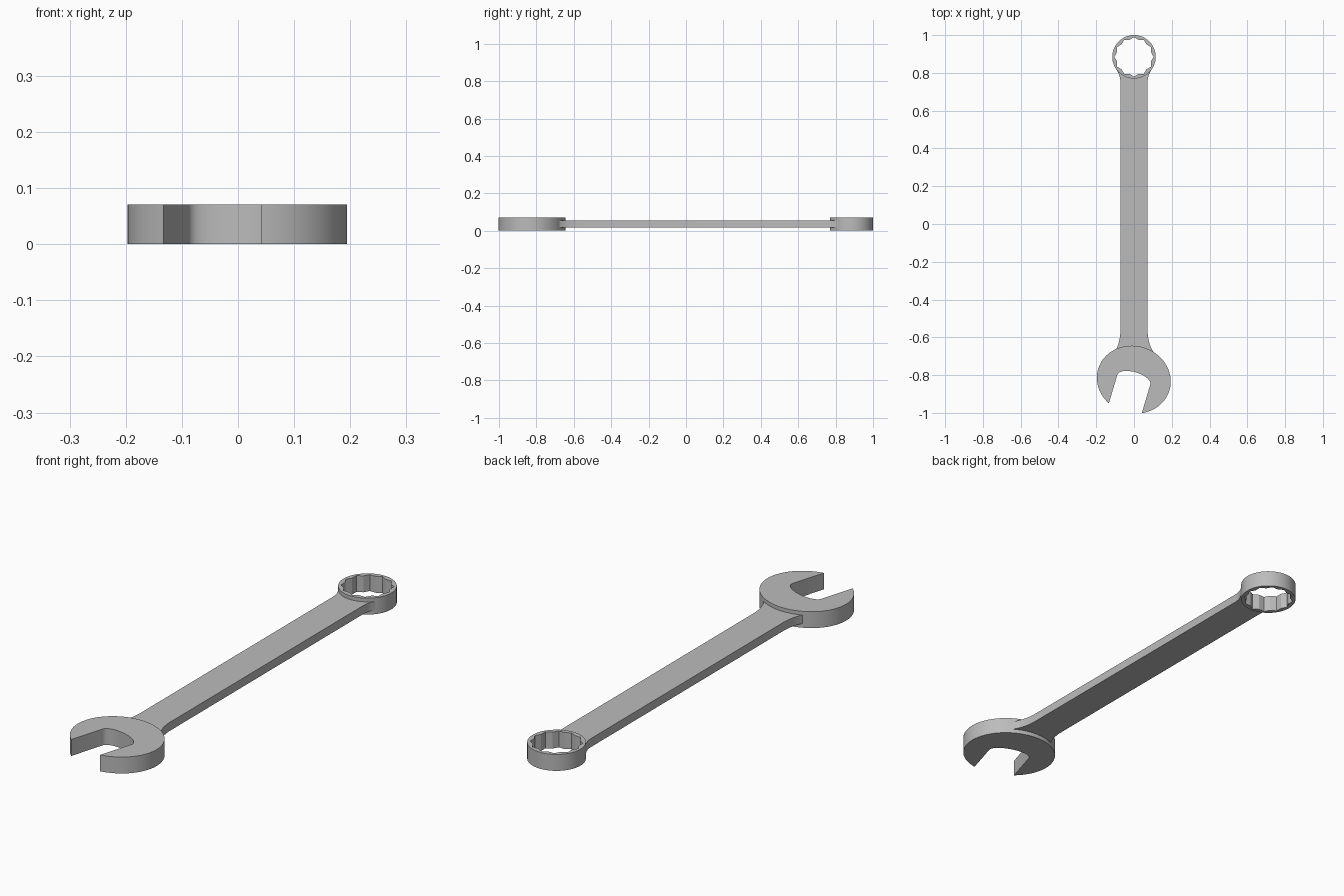
import bpy, bmesh, math
from math import sin, cos, pi, radians, sqrt
from mathutils import Vector, Matrix

cube = bpy.data.objects.get("Cube")
if cube:
    bpy.data.objects.remove(cube, do_unlink=True)

steel = bpy.data.materials.new("steel_grey")
steel.use_nodes = True
GREY = (0.5, 0.5, 0.5, 1)
steel.diffuse_color = GREY
steel.node_tree.nodes["Principled BSDF"].inputs["Base Color"].default_value = GREY

HEAD_Z = (0, 0.071)
SHANK_Z = (0.018, 0.055)


def finish(name, bm):
    """Turn a bmesh into a smooth-by-angle steel object."""
    bmesh.ops.recalc_face_normals(bm, faces=bm.faces)
    mesh = bpy.data.meshes.new(name)
    bm.to_mesh(mesh)
    bm.free()
    mesh.materials.append(steel)
    obj = bpy.data.objects.new(name, mesh)
    bpy.context.collection.objects.link(obj)
    bpy.ops.object.select_all(action='DESELECT')
    obj.select_set(True)
    bpy.context.view_layer.objects.active = obj
    bpy.ops.object.shade_smooth_by_angle(angle=radians(25))


def slab(name, outline, z):
    """Extrude a flat outline between two heights."""
    bm = bmesh.new()
    face = bm.faces.new([bm.verts.new((p[0], p[1], z[0])) for p in outline])
    new = bmesh.ops.extrude_face_region(bm, geom=[face], use_keep_orig=True)["geom"]
    top = [v for v in new if isinstance(v, bmesh.types.BMVert)]
    bmesh.ops.translate(bm, verts=top, vec=(0, 0, z[1] - z[0]))
    finish(name, bm)


def bezier(a, b, c, n=10):
    a, b, c = Vector(a), Vector(b), Vector(c)
    return [a * (1 - t) ** 2 + b * 2 * t * (1 - t) + c * t * t
            for t in (i / n for i in range(n + 1))]


# Open jaw: tilted ellipse with a slot that ends in a shallow arc
A, B, HALF, DEPTH = 0.197, 0.178, 0.091, 0.04
tip = math.asin(HALF / A)
start, end = -pi / 2 + tip, 1.5 * pi - tip
N = 72
outline = [Vector((A * cos(t), B * sin(t)))
           for t in (start + (end - start) * i / N for i in range(N + 1))]
outline += [Vector((-HALF * cos(t), DEPTH * sin(t)))
            for t in (pi * i / 24 for i in range(25))]
tilt = Matrix.Rotation(radians(-16.5), 2)
jaw_centre = Vector((-0.001, -0.824))
slab("open_jaw", [tilt @ p + jaw_centre for p in outline], HEAD_Z)

# Shank: straight bar flaring into both heads
ring_centre = Vector((0, 0.885))
side = bezier((0.112, -0.69), (0.075, -0.645), (0.072, -0.57))
side += bezier((0.072, 0.755), (0.073, 0.785), (0.09, 0.812), 6)
arc = [ring_centre + 0.109 * Vector((cos(t), sin(t)))
       for t in (radians(-42 - 96 * i / 24) for i in range(25))]
mirrored = [Vector((-p.x, p.y)) for p in reversed(side)]
slab("shank", side + arc + mirrored, SHANK_Z)

# Box end: round ring with a twelve-point socket
R_OUT, R_TIP = 0.115, 0.104
R_NOTCH = R_TIP * cos(pi / 6) / cos(pi / 12)
STEPS = 4


def star(k):
    r = R_TIP if k % 2 == 0 else R_NOTCH
    return r * Vector((cos(k * pi / 12), sin(k * pi / 12)))


count = 24 * STEPS
bm = bmesh.new()
rows = []
for i in range(count):
    a = 2 * pi * i / count
    outer = R_OUT * Vector((cos(a), sin(a)))
    inner = star(i // STEPS).lerp(star(i // STEPS + 1), (i % STEPS) / STEPS)
    corners = ((outer, 0), (outer, 1), (inner, 1), (inner, 0))
    rows.append([bm.verts.new((*(p + ring_centre), HEAD_Z[h])) for p, h in corners])
for i in range(count):
    a, b = rows[i], rows[(i + 1) % count]
    for j in range(4):
        k = (j + 1) % 4
        bm.faces.new((a[j], b[j], b[k], a[k]))
finish("box_end_ring", bm)
